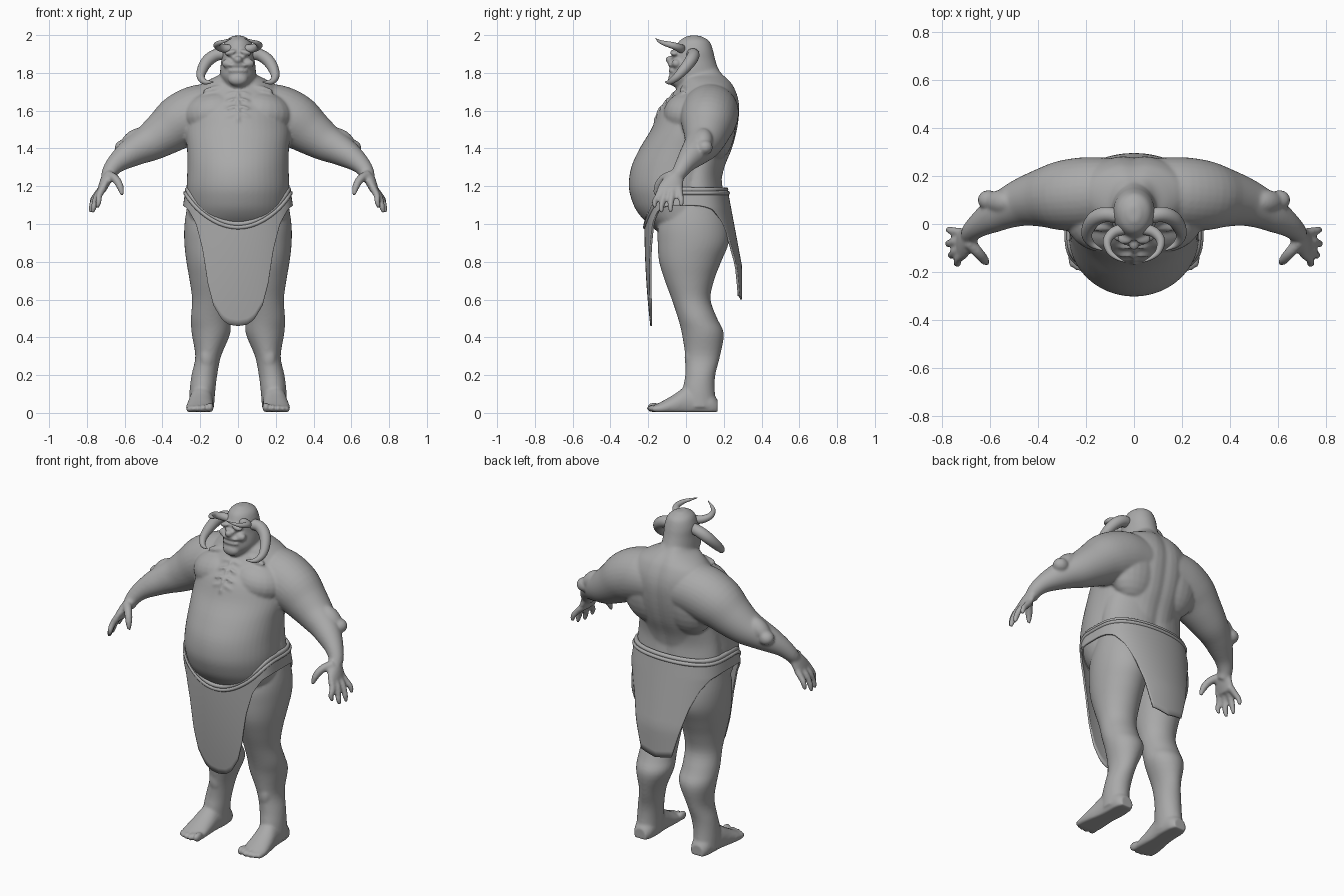
import bpy, bmesh, math
from mathutils import Vector, Matrix, Euler

grey = bpy.data.materials.new("stone_grey")
grey.diffuse_color = (0.4, 0.4, 0.4, 1)
TAU = math.tau
SIDES = (1, -1)


def dense(rows, k=4):
    """Catmull-Rom interpolation of rows of numbers."""
    p = [Vector(r) for r in rows]
    p = [p[0] * 2 - p[1]] + p + [p[-1] * 2 - p[-2]]
    out = []
    for i in range(1, len(p) - 2):
        a, b, c, d = p[i - 1:i + 3]
        for j in range(k):
            t = j / k
            out.append((b * 2 + (c - a) * t + (a * 2 - b * 5 + c * 4 - d) * t * t
                        + (b * 3 - a - c * 3 + d) * t ** 3) * 0.5)
    return out + [p[-2]]


def skin(bm, rings, closed=False):
    loops = [[bm.verts.new(c) for c in ring] for ring in rings]
    n = len(loops[0])
    pairs = list(zip(loops, loops[1:])) + ([(loops[-1], loops[0])] if closed else [])
    for a, b in pairs:
        for i in range(n):
            bm.faces.new((a[i], a[(i + 1) % n], b[(i + 1) % n], b[i]))
    if not closed:
        bm.faces.new(loops[0])
        bm.faces.new(loops[-1])


def stack(bm, rows, s=1, groove=0.0, n=48):
    """Horizontal sections: z, centre x, half width, front y, back y, widest y."""
    rings = []
    for z, cx, rx, yf, yb, ym in dense(rows):
        ring = []
        for i in range(n):
            a = TAU * i / n
            x, c = cx + rx * math.sin(a), math.cos(a)
            y = ym - (ym - yf) * c if c > 0 else ym - (yb - ym) * c
            if c < 0:
                y -= groove * math.exp(-(x / 0.035) ** 2)
            ring.append((s * x, y, z))
        rings.append(ring)
    skin(bm, rings)


def tube(bm, rows, s=1, n=20, closed=False):
    """Round tube through points x, y, z, radius."""
    pts = [Vector(r) for r in rows] if closed else dense(rows)
    rings, m = [], len(pts)
    normal = Vector((0.31, 0.2, 0.93))
    for i, p in enumerate(pts):
        nxt = pts[(i + 1) % m] if closed else pts[min(i + 1, m - 1)]
        prv = pts[i - 1] if closed else pts[max(i - 1, 0)]
        t = (nxt.xyz - prv.xyz).normalized()
        normal = (normal - t * normal.dot(t)).normalized()
        side = t.cross(normal)
        ring = []
        for j in range(n):
            a = TAU * j / n
            v = p.xyz + (normal * math.cos(a) + side * math.sin(a)) * p[3]
            ring.append((s * v.x, v.y, v.z))
        rings.append(ring)
    skin(bm, rings, closed)


def blob(bm, c, r, s=1, rot=(0, 0, 0)):
    e = Euler((rot[0], s * rot[1], s * rot[2]))
    m = Matrix.LocRotScale(Vector((s * c[0], c[1], c[2])), e, Vector(r))
    bmesh.ops.create_uvsphere(bm, u_segments=24, v_segments=14, radius=1, matrix=m)


def finish(bm, name):
    bmesh.ops.recalc_face_normals(bm, faces=bm.faces)
    me = bpy.data.meshes.new(name)
    bm.to_mesh(me)
    bm.free()
    me.shade_smooth()
    me.materials.append(grey)
    ob = bpy.data.objects.new(name, me)
    bpy.context.collection.objects.link(ob)
    return ob


body = bmesh.new()

# torso with big belly and hunched back
stack(body, [(.92, 0, .2, -.1, .18, .03), (1.0, 0, .25, -.2, .2, 0),
             (1.06, 0, .262, -.255, .2, -.02), (1.12, 0, .268, -.285, .195, -.04),
             (1.2, 0, .272, -.303, .19, -.05), (1.3, 0, .268, -.29, .21, -.04),
             (1.4, 0, .27, -.245, .25, -.01), (1.5, 0, .28, -.185, .276, .04),
             (1.6, 0, .268, -.14, .288, .08), (1.67, 0, .25, -.08, .28, .12),
             (1.73, 0, .205, -.035, .256, .13), (1.765, 0, .15, -.025, .23, .11),
             (1.79, 0, .1, -.01, .205, .1), (1.82, 0, .07, 0, .18, .1)], groove=0.012)
# hips and lower back
stack(body, [(1.0, 0, .265, -.06, .2, .06), (1.1, 0, .27, -.08, .212, .06),
             (1.18, 0, .266, -.09, .2, .06), (1.27, 0, .255, -.08, .195, .06),
             (1.38, 0, .24, -.04, .22, .07)], groove=0.014)

# skull, jaw and thick neck
stack(body, [(1.997, 0, .025, .01, .075, .045), (1.97, 0, .066, -.035, .122, .05),
             (1.92, 0, .085, -.06, .143, .05), (1.87, 0, .088, -.072, .155, .05),
             (1.82, 0, .094, -.082, .172, .04), (1.78, 0, .093, -.085, .195, .04),
             (1.74, 0, .072, -.07, .2, .04), (1.7, 0, .05, -.04, .2, .05)])
blob(body, (0, -.084, 1.87), (.024, .026, .02))             # nose
blob(body, (0, -.07, 1.842), (.06, .026, .011))             # upper lip
blob(body, (0, -.072, 1.812), (.055, .022, .011))           # lower lip
blob(body, (0, -.064, 1.765), (.052, .032, .035))           # chin

# breastbone scar
for z, y in ((1.56, -.155), (1.6, -.14), (1.64, -.108), (1.68, -.07)):
    blob(body, (0, y, z), (.009, .014, .028), rot=(-.6, 0, 0))

for s in SIDES:
    # face, chest and back muscles
    blob(body, (.038, -.062, 1.908), (.036, .024, .014), s, (0, .25, 0))
    blob(body, (.028, -.068, 1.885), (.011, .01, .008), s)
    blob(body, (.055, -.052, 1.85), (.032, .024, .024), s)
    blob(body, (.12, .028, 1.585), (.17, .147, .12), s, (0, .15, 0))
    blob(body, (.1, .0, 1.72), (.09, .028, .018), s, (0, .2, -.2))
    blob(body, (.13, .15, 1.54), (.17, .115, .21), s)
    for z, y in ((1.575, -.146), (1.615, -.13), (1.655, -.095), (1.69, -.058)):
        blob(body, (.038, y, z), (.032, .012, .009), s, (0, .35, 0))

    # shoulder to wrist
    tube(body, [(-.02, .14, 1.6, .125), (.1, .135, 1.595, .142), (.2, .126, 1.585, .153),
                (.3, .118, 1.545, .146), (.385, .108, 1.485, .122), (.46, .092, 1.435, .102),
                (.53, .065, 1.398, .085), (.59, .032, 1.362, .07), (.645, -.003, 1.32, .052),
                (.68, -.033, 1.275, .041), (.69, -.06, 1.235, .034)], s, 32)
    blob(body, (.555, .092, 1.445), (.08, .05, .048), s, (0, .7, 0))    # elbow
    blob(body, (.608, .1, 1.405), (.045, .042, .04), s)                 # elbow tip

    # hand
    stack(body, [(1.29, .67, .034, -.06, .008, -.025), (1.25, .69, .034, -.112, -.01, -.06),
                 (1.2, .712, .028, -.148, -.015, -.08), (1.165, .725, .02, -.148, -.02, -.085)], s)
    for y, tip_x, tip_y, tip_z in ((-.13, .745, -.165, 1.085), (-.1, .77, -.13, 1.058),
                                   (-.068, .782, -.082, 1.06), (-.036, .778, -.025, 1.09)):
        tube(body, [(.715, y, 1.19, .02), ((.725 + tip_x) / 2, (y + tip_y) / 2, 1.15, .0175),
                    (tip_x - .008, tip_y, tip_z + .035, .016), (tip_x, tip_y, tip_z, .009)], s, 12)
    tube(body, [(.69, -.075, 1.26, .026), (.65, -.12, 1.24, .023),
                (.625, -.15, 1.2, .02), (.613, -.165, 1.152, .01)], s, 12)

    # leg
    stack(body, [(1.12, .13, .135, -.1, .2, .05), (1.0, .14, .143, -.145, .225, .045),
                 (.9, .142, .142, -.15, .226, .04), (.8, .142, .131, -.142, .186, .025),
                 (.7, .14, .116, -.112, .148, .02), (.6, .14, .103, -.075, .13, .03),
                 (.5, .145, .104, -.042, .165, .06), (.42, .143, .102, -.022, .2, .09),
                 (.3, .158, .068, -.004, .18, .09), (.2, .178, .068, -.004, .155, .08),
                 (.12, .188, .068, -.018, .152, .07), (.03, .193, .066, -.02, .163, .07)], s)
    blob(body, (.15, .0, .55), (.06, .045, .07), s)          # kneecap
    blob(body, (.165, .018, .29), (.035, .026, .06), s)      # shin bump

    # foot with flat sole: y, centre x, half width, height
    rings = []
    for y, cx, rx, h in dense([(.168, .19, .04, .07), (.13, .19, .058, .11), (.06, .19, .064, .14),
                               (0, .195, .064, .14), (-.06, .2, .069, .1),
                               (-.12, .203, .073, .065), (-.16, .204, .068, .045)]):
        rings.append([(s * (cx + rx * math.cos(TAU * i / 32)), y,
                       max(.004, h * (.4 + .6 * math.sin(TAU * i / 32)))) for i in range(32)])
    skin(body, rings)
    for x, y, r in ((.148, -.17, .026), (.183, -.174, .021), (.212, -.17, .02),
                    (.238, -.16, .019), (.26, -.148, .018)):
        blob(body, (x, y, r + .003), (r * .75, .036, r), s)

body = finish(body, "body")
remesh = body.modifiers.new("blend", 'REMESH')
remesh.mode = 'VOXEL'
remesh.voxel_size = 0.008
remesh.use_smooth_shade = True
soft = body.modifiers.new("soften", 'SMOOTH')
soft.factor, soft.iterations = 0.5, 6

# horns: a heavy downward pair and a small forward pair
for s, side in zip(SIDES, ("left", "right")):
    bm = bmesh.new()
    tube(bm, [(.06, .03, 1.9, .03), (.115, .04, 1.895, .032), (.16, .025, 1.865, .032),
              (.188, -.01, 1.82, .028), (.197, -.05, 1.778, .021),
              (.175, -.085, 1.752, .014), (.13, -.11, 1.752, .003)], s)
    finish(bm, "large_horn_" + side)
    bm = bmesh.new()
    tube(bm, [(.04, -.02, 1.925, .024), (.085, -.035, 1.932, .022), (.112, -.07, 1.945, .018),
              (.102, -.115, 1.957, .013), (.072, -.142, 1.968, .008), (.035, -.16, 1.982, .002)], s)
    finish(bm, "small_horn_" + side)


def hip(a, z, grow=1.0):
    """Point of the waistcloth at an angle (0 = front) and height."""
    c = math.cos(a)
    x = (.288 - .014 * min(1, max(0, (z - 1.08) / .1))) * math.sin(a) * grow
    if c > 0:
        d = .185 * c ** .6 - .03 * c * max(0, (1 - z) / .53) ** 2
        return (x, -.03 - d * grow, z)
    c = -c
    d = .246 * c ** .5 + .075 * c * min(1, max(0, (1.18 - z) / .4))
    return (x, -.03 + d * grow, z)


def waist(a):
    return 1.0 + 2.2 * (.288 * math.sin(a)) ** 2 if math.cos(a) > 0 else 1.182


def hem(a):
    x = abs(.288 * math.sin(a))
    front = [(0, .46), (.05, .468), (.085, .495), (.13, .57), (.16, .69),
             (.185, .86), (.22, 1.0), (.26, 1.075), (.29, 1.1)]
    back = [(0, .6), (.1, .62), (.14, .76), (.18, .91), (.22, 1.01), (.26, 1.075), (.29, 1.1)]
    table = front if math.cos(a) > 0 else back
    for (x0, z0), (x1, z1) in zip(table, table[1:]):
        if x <= x1:
            return z0 + (z1 - z0) * (x - x0) / (x1 - x0)
    return 1.1


# waistcloth with front and back flaps
bm = bmesh.new()
N, M = 160, 16
cols = []
for i in range(N):
    a = TAU * i / N
    top = waist(a)
    low = min(hem(a), top - .03)
    cols.append([bm.verts.new(hip(a, top + (low - top) * j / M)) for j in range(M + 1)])
for i in range(N):
    p, q = cols[i], cols[(i + 1) % N]
    for j in range(M):
        bm.faces.new((p[j], q[j], q[j + 1], p[j + 1]))
cloth = finish(bm, "waistcloth")
solid = cloth.modifiers.new("thickness", 'SOLIDIFY')
solid.thickness, solid.offset = 0.01, 0

# rolled belt made of two folds
for name, drop, r, grow in (("belt_upper_fold", 0, .013, .98), ("belt_lower_fold", .018, .011, 1.01)):
    bm = bmesh.new()
    ring = [TAU * i / 96 for i in range(96)]
    tube(bm, [(*hip(a, waist(a) - drop, grow), r) for a in ring], 1, 10, True)
    finish(bm, name)
